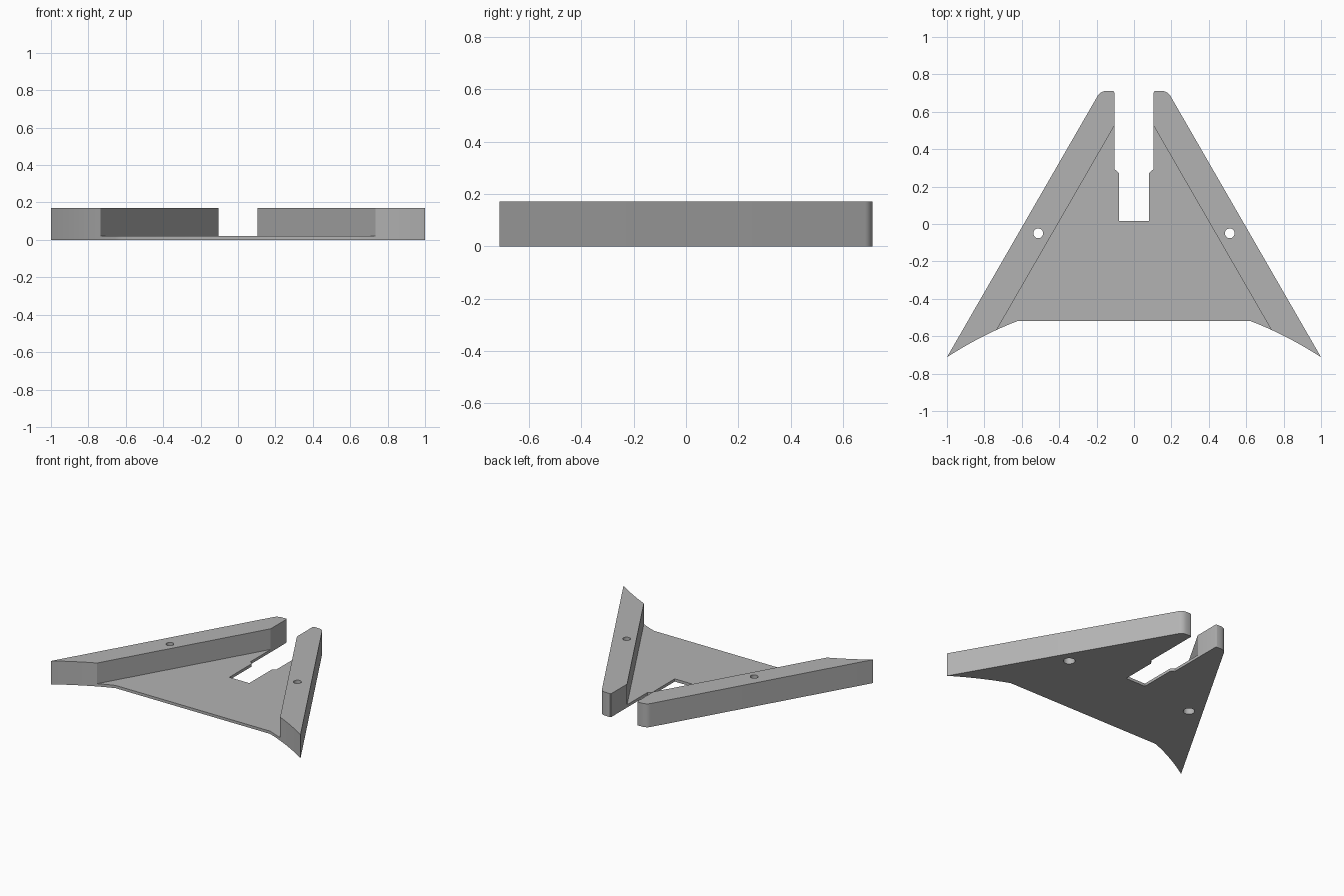
import bpy, bmesh
from mathutils import Vector

cube = bpy.data.objects.get("Cube")
if cube:
    bpy.data.objects.remove(cube, do_unlink=True)

PLATE, WALL = 0.02, 0.17
HOLE = (0.512, -0.05)


def curve(a, c, b, t0=0.0, t1=1.0, n=6):
    """Points on a quadratic curve from a to b, pulled towards c."""
    pts = []
    for i in range(n + 1):
        t = t0 + (t1 - t0) * i / n
        pts.append(tuple((1 - t) ** 2 * p + 2 * t * (1 - t) * q + t * t * r
                         for p, q, r in zip(a, c, b)))
    return pts


def mirror(pts):
    return [(-x, y) for x, y in reversed(pts)]


# Outline of the left half: swept tail, wall and stepped slot
tail = ((0.62, -0.518), (0.81, -0.59), (1.0, -0.712))
inner_tail = curve(*tail, t1=0.3, n=3)
outer_tail = curve(*tail, t0=0.3, n=8)
inner_top = (0.105, 0.525)
nose = curve((0.105, 0.7), (0.105, 0.712), (0.117, 0.712), n=3)
shoulder = curve((0.142, 0.712), (0.179, 0.712), (0.195, 0.684))
wall = [inner_top] + nose + shoulder + outer_tail[::-1]
slot = [(0.08, 0.015)] + curve((0.08, 0.268), (0.084, 0.282), (0.105, 0.292), n=4)
half_plate = slot + [inner_top] + inner_tail[::-1]

bm = bmesh.new()


def polygon(pts):
    return bm.faces.new([bm.verts.new((x, y, 0)) for x, y in pts])


# Plate and the feet of both walls, joined and raised to plate thickness
for pts in (half_plate + mirror(half_plate), wall, mirror(wall)):
    polygon(pts)
bmesh.ops.remove_doubles(bm, verts=bm.verts[:], dist=0.0005)
bmesh.ops.recalc_face_normals(bm, faces=bm.faces[:])
res = bmesh.ops.extrude_face_region(bm, geom=bm.faces[:])
bmesh.ops.translate(bm, vec=(0, 0, PLATE),
                    verts=[v for v in res["geom"] if isinstance(v, bmesh.types.BMVert)])

# Raise the two slanted walls
tops = [f for f in res["geom"] if isinstance(f, bmesh.types.BMFace)
        and not any(abs(v.co.x) < 0.09 for v in f.verts)]
res = bmesh.ops.extrude_face_region(bm, geom=tops)
bmesh.ops.translate(bm, vec=(0, 0, WALL - PLATE),
                    verts=[v for v in res["geom"] if isinstance(v, bmesh.types.BMVert)])
bmesh.ops.recalc_face_normals(bm, faces=bm.faces[:])

# Small fillet where each wall meets the plate
joints = [e for e in bm.edges if all(abs(v.co.z - PLATE) < 0.001 for v in e.verts)
          and e.calc_length() > 1 and abs(e.verts[0].co.y - e.verts[1].co.y) > 0.5]
bmesh.ops.bevel(bm, geom=joints, offset=0.008, segments=3, profile=0.5, affect='EDGES')
bmesh.ops.dissolve_limit(bm, angle_limit=0.002, verts=bm.verts[:], edges=bm.edges[:])
bmesh.ops.recalc_face_normals(bm, faces=bm.faces[:])

mesh = bpy.data.meshes.new("bracket")
bm.to_mesh(mesh)
bm.free()
bracket = bpy.data.objects.new("bracket", mesh)
bpy.context.collection.objects.link(bracket)

grey = bpy.data.materials.new("plain grey")
grey.use_nodes = True
colour = (0.45, 0.45, 0.45, 1)
grey.diffuse_color = colour
grey.node_tree.nodes["Principled BSDF"].inputs["Base Color"].default_value = colour
mesh.materials.append(grey)


# Screw holes with wider recesses underneath
def drill(x, radius, bottom, top):
    bpy.ops.mesh.primitive_cylinder_add(vertices=32, radius=radius, depth=top - bottom,
                                        location=(x, HOLE[1], (top + bottom) / 2))
    cutter = bpy.context.object
    cutter.name = "hole_cutter"
    cutter.hide_render = True
    cutter.data.materials.append(grey)
    bpy.ops.object.select_all(action='DESELECT')
    bracket.select_set(True)
    bpy.context.view_layer.objects.active = bracket
    mod = bracket.modifiers.new("hole", 'BOOLEAN')
    mod.operation, mod.solver, mod.object = 'DIFFERENCE', 'EXACT', cutter
    bpy.ops.object.modifier_apply(modifier=mod.name)
    bpy.data.objects.remove(cutter, do_unlink=True)


for side in (-1, 1):
    drill(side * HOLE[0], 0.026, -0.1, 0.3)
    drill(side * HOLE[0], 0.038, -0.1, 0.1)

bpy.ops.object.shade_smooth_by_angle(angle=0.5)
